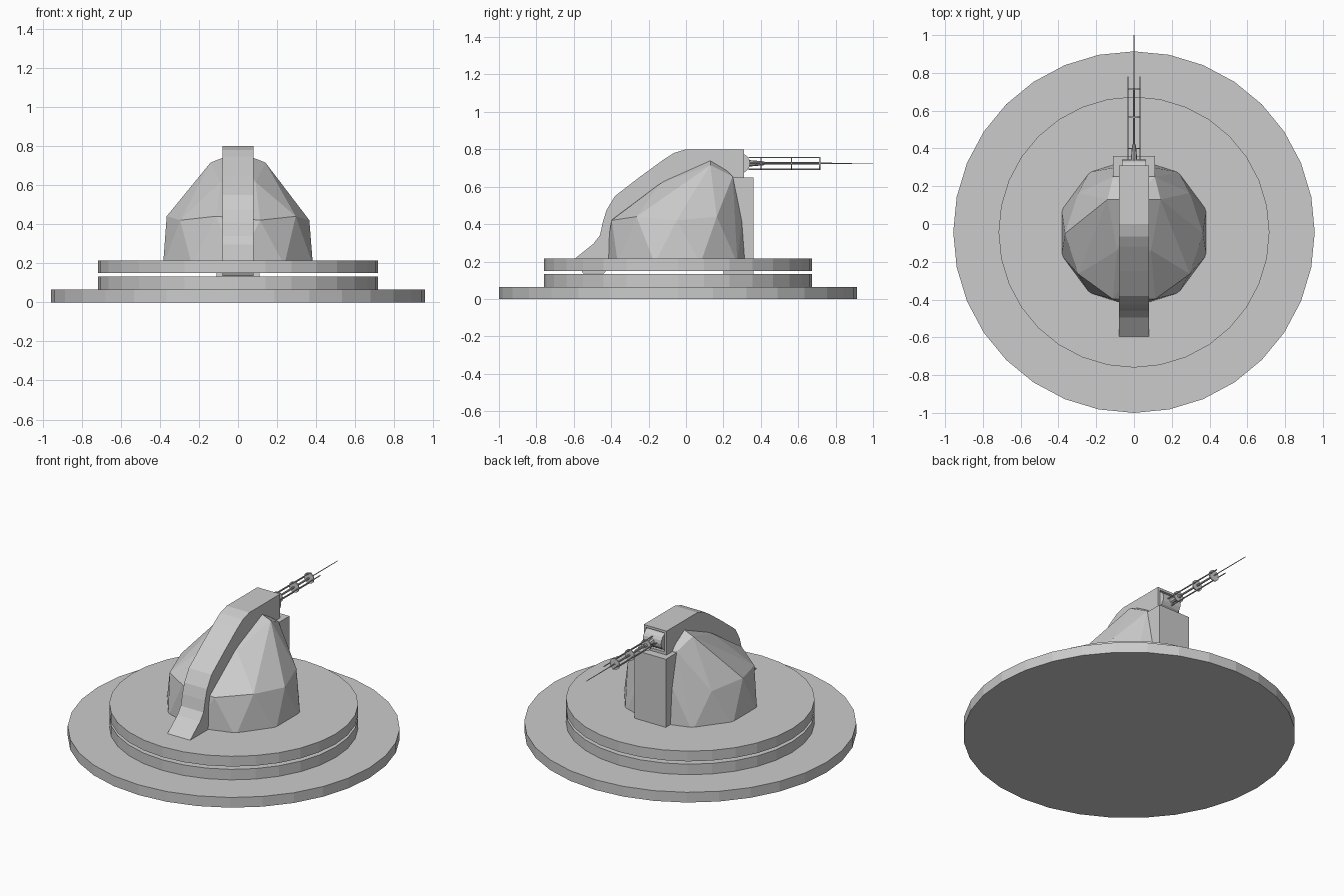
import bpy, bmesh, math
from mathutils import Vector, Matrix

if "Cube" in bpy.data.objects:
    bpy.data.objects.remove(bpy.data.objects["Cube"])

CY = -0.043   # centre of the round base
GZ = 0.725    # gun axis height


def finish(name, bm):
    bmesh.ops.recalc_face_normals(bm, faces=bm.faces)
    me = bpy.data.meshes.new(name)
    bm.to_mesh(me)
    bm.free()
    ob = bpy.data.objects.new(name, me)
    bpy.context.collection.objects.link(ob)
    return ob


def rod(name, p0, p1, r0, r1=None, sides=8):
    p0, p1 = Vector(p0), Vector(p1)
    d = p1 - p0
    bm = bmesh.new()
    mat = Matrix.Translation((p0 + p1) / 2) @ d.to_track_quat('Z', 'Y').to_matrix().to_4x4()
    bmesh.ops.create_cone(bm, cap_ends=True, segments=sides, radius1=r0,
                          radius2=r0 if r1 is None else r1, depth=d.length, matrix=mat)
    return finish(name, bm)


def disc(name, r, z0, z1):
    return rod(name, (0, CY, z0), (0, CY, z1), r, sides=32)


def extruded(name, yz, hw):
    bm = bmesh.new()
    f = bm.faces.new([bm.verts.new((-hw, y, z)) for y, z in yz])
    geo = bmesh.ops.extrude_face_region(bm, geom=[f])['geom']
    bmesh.ops.translate(bm, verts=[v for v in geo if isinstance(v, bmesh.types.BMVert)],
                        vec=(2 * hw, 0, 0))
    return finish(name, bm)


# base discs, with an open gap between the two turntables
disc("ground_plate", 0.957, 0, 0.065)
disc("lower_turntable", 0.717, 0.065, 0.132)
disc("upper_turntable", 0.717, 0.15, 0.215)

# faceted dome: two ten-sided rings and a leaning crown
bm = bmesh.new()
for i in range(10):
    a = math.radians(36 * i)
    b = a + math.radians(18)
    bm.verts.new((0.403 * math.cos(b), -0.045 + 0.395 * math.sin(b), 0.19))
    bm.verts.new((0.365 * math.cos(a), -0.05 + 0.365 * math.sin(a), 0.44 if i % 2 else 0.42))
for s in (-1, 1):
    for x, y, z in ((0.14, 0.13, 0.715), (0.09, -0.14, 0.615), (0.11, 0.25, 0.655)):
        bm.verts.new((s * x, y, z))
bm.verts.new((0, 0.13, 0.77))
bmesh.ops.convex_hull(bm, input=bm.verts)
finish("dome", bm)

# curved spine arching over the dome, with a recessed gun port
spine = extruded("spine", [
    (-0.595, 0.215), (-0.545, 0.255), (-0.495, 0.295), (-0.46, 0.34), (-0.445, 0.41),
    (-0.425, 0.475), (-0.38, 0.55), (-0.25, 0.65), (-0.12, 0.745), (-0.065, 0.78), (0.0, 0.8),
    (0.31, 0.8), (0.31, 0.635), (0.2, 0.62), (0.0, 0.58), (-0.25, 0.42),
    (-0.37, 0.22), (-0.44, 0.135), (-0.55, 0.135)], 0.08)
cutter = extruded("port_cutter", [(0.24, 0.665), (0.4, 0.665), (0.4, 0.785), (0.24, 0.785)], 0.065)
cutter.hide_render = True
cutter.hide_viewport = True
cut = spine.modifiers.new("port", 'BOOLEAN')
cut.operation = 'DIFFERENCE'
cut.object = cutter

# pillar below the gun
extruded("front_pillar", [(0.2, 0.132), (0.36, 0.132), (0.36, 0.648), (0.24, 0.648)], 0.11)

# gun: trunnion drum, hub, long barrel, cage rods and collars
rod("trunnion_drum", (-0.064, 0.288, GZ), (0.064, 0.288, GZ), 0.054, sides=16)
rod("gun_hub", (0, 0.33, GZ), (0, 0.42, GZ), 0.018, 0.010)
rod("main_barrel", (0, 0.33, GZ), (0, 0.72, GZ), 0.006)
rod("barrel_tip", (0, 0.7, GZ), (0, 1.0, GZ), 0.003, 0.002)
for i, (dx, dz) in enumerate(((1, 0), (-1, 0), (0, 1), (0, -1))):
    x, z = dx * 0.032, GZ + dz * 0.031
    rod(f"cage_rod_{i}", (x, 0.335, z), (x, 0.78 if dx else 0.715, z), 0.0035, sides=6)
for i, y in enumerate((0.4, 0.565, 0.715)):
    rod(f"cage_collar_{i}", (0, y - 0.003, GZ), (0, y + 0.003, GZ), 0.035, sides=12)
